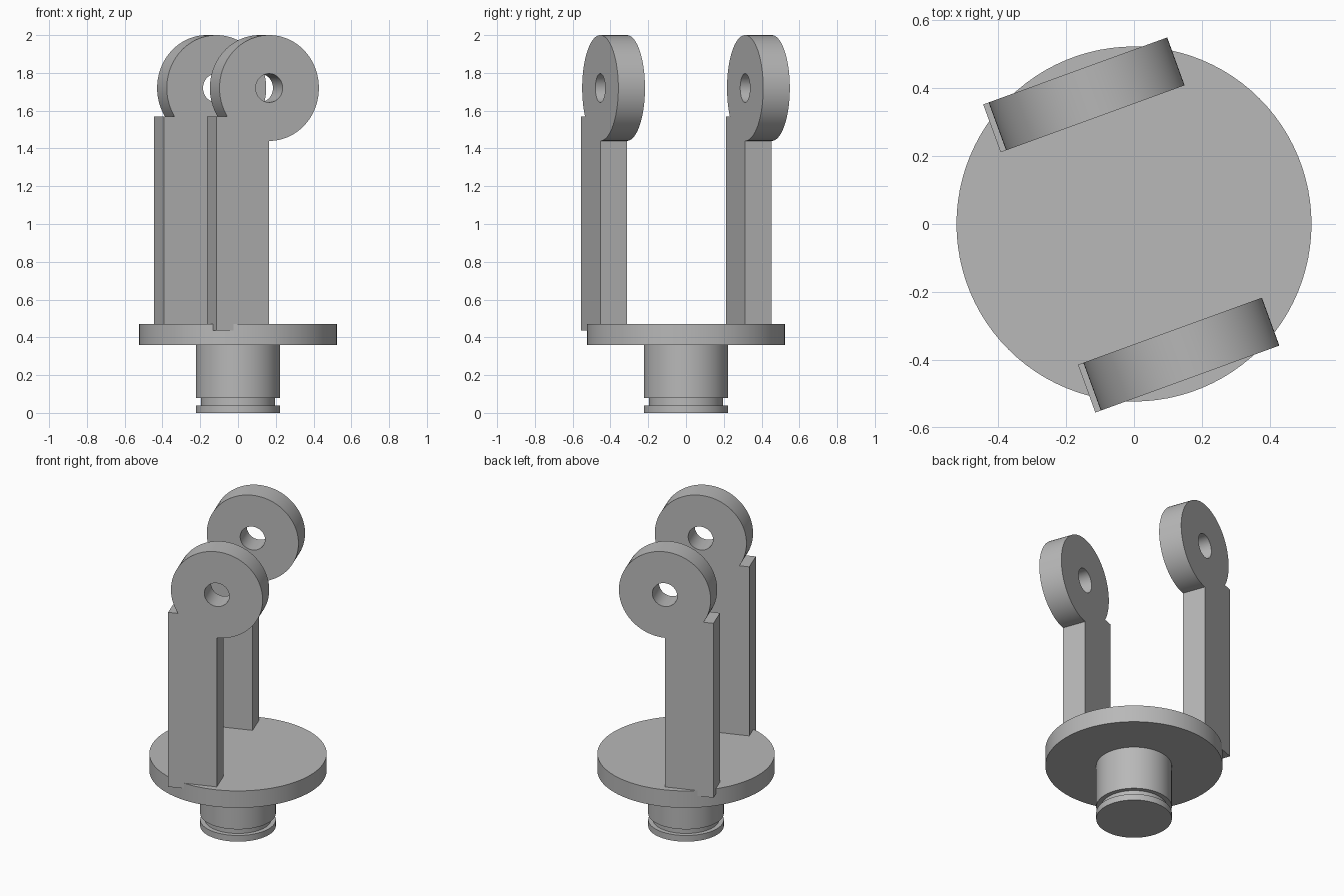
import bpy, bmesh, math
from mathutils import Matrix, Vector

cube = bpy.data.objects.get("Cube")
if cube:
    bpy.data.objects.remove(cube, do_unlink=True)

# Single flat colour
grey = bpy.data.materials.new("plain grey")
grey.use_nodes = True
colour = (0.48, 0.48, 0.48, 1)
grey.diffuse_color = colour
grey.node_tree.nodes["Principled BSDF"].inputs["Base Color"].default_value = colour


def finish(bm, name):
    """Turn a bmesh into a smooth-shaded object with sharp edges kept."""
    bmesh.ops.recalc_face_normals(bm, faces=bm.faces)
    mesh = bpy.data.meshes.new(name)
    bm.to_mesh(mesh)
    bm.free()
    mesh.materials.append(grey)
    obj = bpy.data.objects.new(name, mesh)
    bpy.context.collection.objects.link(obj)
    bpy.ops.object.select_all(action="DESELECT")
    obj.select_set(True)
    bpy.context.view_layer.objects.active = obj
    bpy.ops.object.shade_smooth_by_angle(angle=math.radians(30))
    return obj


def lathe(name, profile, steps=96):
    """Revolve (radius, height) points around the z axis."""
    bm = bmesh.new()
    verts = [bm.verts.new((r, 0, z)) for r, z in profile]
    edges = [bm.edges.new(pair) for pair in zip(verts, verts[1:])]
    bmesh.ops.spin(bm, geom=verts + edges, cent=(0, 0, 0), axis=(0, 0, 1),
                   angle=math.tau, steps=steps)
    bmesh.ops.remove_doubles(bm, verts=bm.verts, dist=0.0001)
    return finish(bm, name)


def arc(radius, start, end, steps):
    return [(radius * math.cos(a), radius * math.sin(a))
            for a in (start + (end - start) * i / steps for i in range(steps + 1))]


# Round base plate and the grooved shaft under it
lathe("base_plate", [(0, 0.36), (0.523, 0.36), (0.523, 0.47), (0, 0.47)])
lathe("grooved_shaft", [(0, 0), (0.223, 0), (0.223, 0.04), (0.195, 0.04),
                        (0.195, 0.08), (0.223, 0.08), (0.223, 0.365), (0, 0.365)])

# Arm: post and round eye in one outline, drilled through, origin at the hole
EYE, HOLE, THICK, EYE_Z = 0.28, 0.076, 0.15, 1.72
POST_W, STEP, FOOT = 0.297, -0.15, 0.435 - EYE_Z
outline = arc(EYE, math.pi - math.asin(STEP / EYE), -math.pi / 2, 72)
outline += [(0, FOOT), (-POST_W, FOOT), (-POST_W, STEP)]
hole = arc(HOLE, 0, math.tau, 48)[:-1]

bm = bmesh.new()
edges = []
for loop in (outline, hole):
    verts = [bm.verts.new((s, -THICK / 2, t)) for s, t in loop]
    edges += [bm.edges.new(pair) for pair in zip(verts, verts[1:] + verts[:1])]
bmesh.ops.triangle_fill(bm, edges=edges, use_beauty=True)
grown = bmesh.ops.extrude_face_region(bm, geom=bm.faces[:], use_keep_orig=True)
bmesh.ops.translate(bm, vec=(0, THICK, 0),
                    verts=[v for v in grown["geom"] if isinstance(v, bmesh.types.BMVert)])
front_arm = finish(bm, "front_arm")

# Two identical parallel arms, turned about the vertical axis
back_arm = front_arm.copy()
back_arm.name = "back_arm"
bpy.context.collection.objects.link(back_arm)
turn = Matrix.Rotation(math.radians(20), 4, "Z")
for arm, depth in ((front_arm, -0.408), (back_arm, 0.408)):
    arm.matrix_world = turn @ Matrix.Translation(Vector((0, depth, EYE_Z)))
